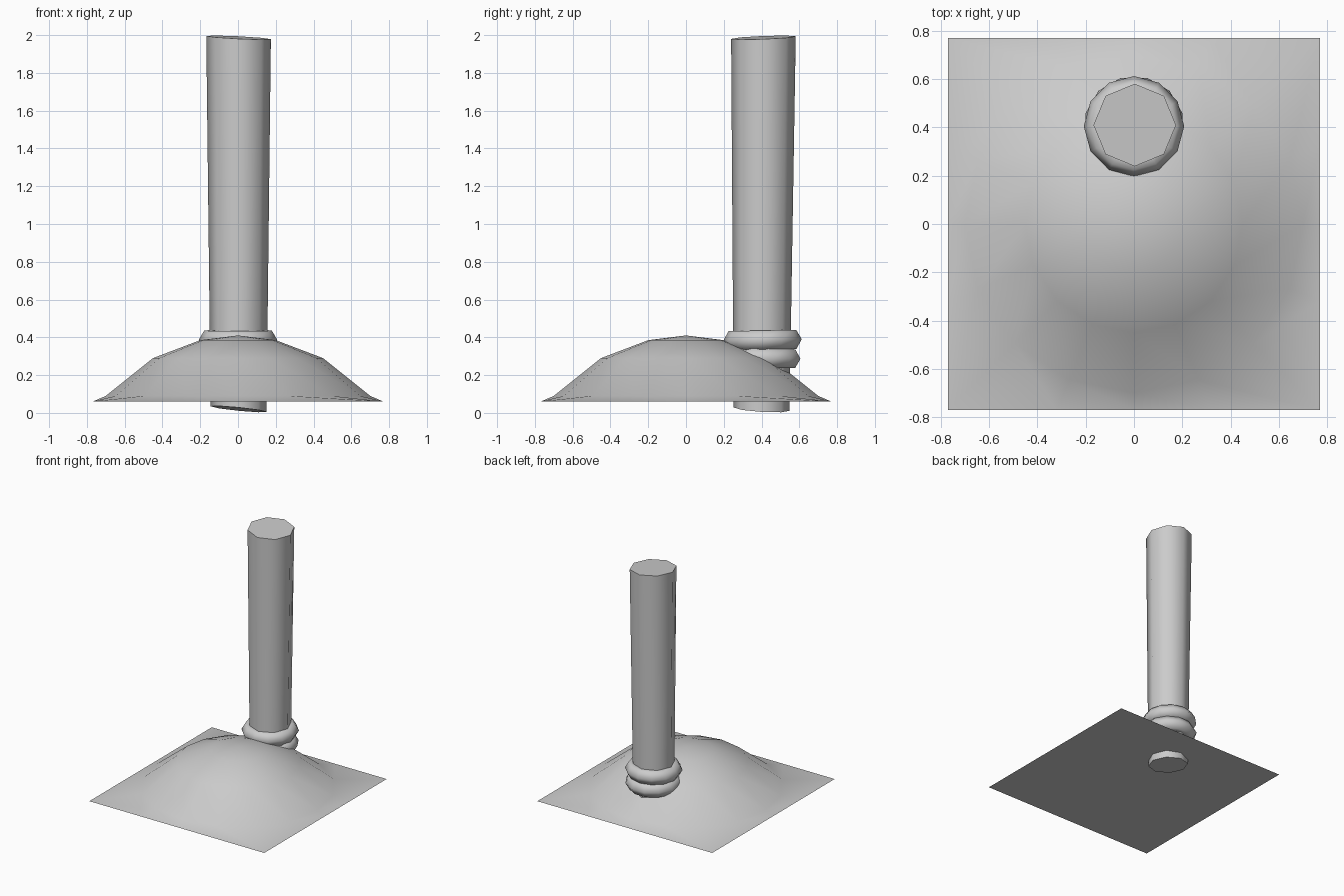
import bpy, bmesh, math
from mathutils import Matrix, Vector

cube = bpy.data.objects.get("Cube")
if cube:
    bpy.data.objects.remove(cube, do_unlink=True)

grey = bpy.data.materials.new("plain_grey")
grey.use_nodes = True
grey.diffuse_color = (0.6, 0.6, 0.6, 1)
grey.node_tree.nodes["Principled BSDF"].inputs["Base Color"].default_value = (0.6, 0.6, 0.6, 1)


def finish(bm, name):
    """Turn a bmesh into a smooth-shaded object with sharp rims."""
    bmesh.ops.recalc_face_normals(bm, faces=bm.faces)
    mesh = bpy.data.meshes.new(name)
    bm.to_mesh(mesh)
    bm.free()
    mesh.materials.append(grey)
    obj = bpy.data.objects.new(name, mesh)
    bpy.context.collection.objects.link(obj)
    bpy.ops.object.select_all(action='DESELECT')
    bpy.context.view_layer.objects.active = obj
    obj.select_set(True)
    bpy.ops.object.shade_smooth_by_angle(angle=math.radians(65))
    return obj


def bridge(bm, a, b):
    for i in range(len(a)):
        j = (i + 1) % len(a)
        bm.faces.new((a[i], a[j], b[j], b[i]))


# Base: round mound flowing out to a square rim, closed flat underneath
SEGMENTS, HALF, RIM_Z = 16, 0.77, 0.06
bm = bmesh.new()
directions = [Vector((math.cos(a), math.sin(a), 0))
              for a in (2 * math.pi * i / SEGMENTS for i in range(SEGMENTS))]
rings = [[bm.verts.new(d * r + Vector((0, 0, z))) for d in directions]
         for r, z in ((0.2, 0.385), (0.45, 0.29), (0.7, 0.09))]
rings.append([bm.verts.new(d * (HALF / max(abs(d.x), abs(d.y))) + Vector((0, 0, RIM_Z)))
              for d in directions])
peak = bm.verts.new((0, 0, 0.41))
for i in range(SEGMENTS):
    bm.faces.new((peak, rings[0][i], rings[0][(i + 1) % SEGMENTS]))
for inner, outer in zip(rings, rings[1:]):
    bridge(bm, inner, outer)
bm.faces.new(rings[-1])
finish(bm, "mound_base")

# Post: tapered octagon with slanted cut ends
bm = bmesh.new()
ends = []
for radius, centre, slope_x, slope_y in (
        (0.148, Vector((0.003, 0.4, 0.02)), -0.1, -0.06),
        (0.171, Vector((0.003, 0.41, 1.987)), -0.05, 0.04)):
    loop = []
    for i in range(8):
        a = math.pi * i / 4
        x, y = radius * math.cos(a), radius * math.sin(a)
        loop.append(bm.verts.new(centre + Vector((x, y, slope_x * x + slope_y * y))))
    bm.faces.new(loop)
    ends.append(loop)
bridge(bm, *ends)
finish(bm, "post")


# Collars: two chunky rings around the foot of the post
def collar(name, z, turn, tilt):
    bm = bmesh.new()
    place = (Matrix.Translation((0, 0.405, z)) @ Matrix.Rotation(tilt, 4, 'X')
             @ Matrix.Rotation(turn, 4, 'Z'))
    loops = []
    for i in range(12):
        spin = Matrix.Rotation(math.pi * i / 6, 4, 'Z')
        loops.append([bm.verts.new(place @ spin @ Vector(
            (0.15 + 0.058 * math.cos(a), 0, 0.058 * math.sin(a))))
            for a in (math.pi * k / 3 for k in range(6))])
    for i in range(12):
        bridge(bm, loops[i], loops[(i + 1) % 12])
    finish(bm, name)


collar("upper_collar", 0.386, 0, 0.02)
collar("lower_collar", 0.29, math.pi / 12, -0.02)
